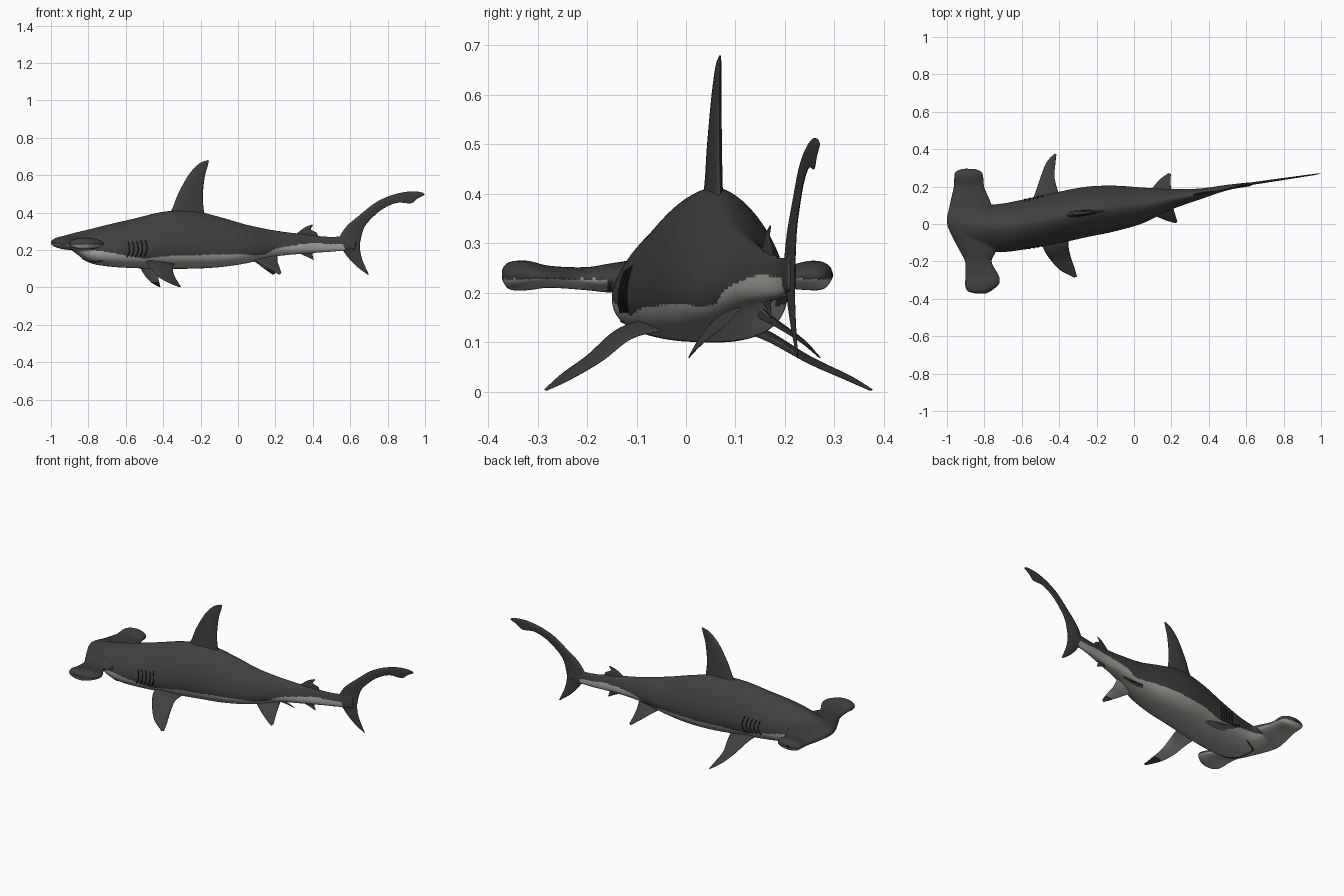
import bpy, bmesh, math
from mathutils import Vector

cube = bpy.data.objects.get("Cube")
if cube:
    bpy.data.objects.remove(cube)


def material(name, r, g, b):
    m = bpy.data.materials.new(name)
    m.use_nodes = True
    m.diffuse_color = (r, g, b, 1)
    bsdf = m.node_tree.nodes["Principled BSDF"]
    bsdf.inputs["Base Color"].default_value = (r, g, b, 1)
    bsdf.inputs["Roughness"].default_value = 0.7
    return m


DARK = material("dark grey skin", 0.05, 0.05, 0.05)
LIGHT = material("pale underside", 0.4, 0.385, 0.36)
BLACK = material("black", 0.008, 0.008, 0.008)


def spline(rows, t):
    """Smooth interpolation of rows keyed by their first value."""
    t = min(max(t, rows[0][0]), rows[-1][0])
    i = 0
    while i < len(rows) - 2 and t > rows[i + 1][0]:
        i += 1
    a, b = rows[i], rows[i + 1]
    p, n = rows[max(i - 1, 0)], rows[min(i + 2, len(rows) - 1)]
    h = b[0] - a[0]
    s = (t - a[0]) / h
    out = []
    for k in range(1, len(a)):
        ma = (b[k] - p[k]) / (b[0] - p[0]) * h
        mb = (n[k] - a[k]) / (n[0] - a[0]) * h
        out.append((2*s**3 - 3*s*s + 1) * a[k] + (s**3 - 2*s*s + s) * ma
                   + (3*s*s - 2*s**3) * b[k] + (s**3 - s*s) * mb)
    return out


def loft(bm, rings):
    rows = [[bm.verts.new(p) for p in ring] for ring in rings]
    n = len(rows[0])
    for a, b in zip(rows, rows[1:]):
        for i in range(n):
            bm.faces.new((a[i], a[(i + 1) % n], b[(i + 1) % n], b[i]))
    bm.faces.new(rows[0])
    bm.faces.new(rows[-1])


def finish(name, bm, mats):
    bmesh.ops.recalc_face_normals(bm, faces=bm.faces)
    mesh = bpy.data.meshes.new(name)
    bm.to_mesh(mesh)
    bm.free()
    for m in mats:
        mesh.materials.append(m)
    mesh.shade_smooth()
    ob = bpy.data.objects.new(name, mesh)
    bpy.context.collection.objects.link(ob)
    return ob


# Trunk stations: x, centre y, half width, bottom z, top z
TRUNK = [(-.975, .0, .05, .235, .262), (-.9, -.01, .09, .205, .285),
         (-.8, -.02, .12, .135, .31), (-.7, -.02, .13, .113, .335),
         (-.55, .005, .135, .103, .37), (-.4, .035, .138, .1, .405),
         (-.25, .065, .135, .1, .412), (-.1, .083, .122, .108, .378),
         (.05, .1, .095, .13, .335), (.2, .132, .055, .165, .305),
         (.35, .16, .03, .18, .287), (.5, .195, .015, .19, .274),
         (.63, .214, .01, .2, .29)]
# Hammer stations: y, front x, back x, bottom z, top z
HAMMER = [(-.372, -.85, -.79, .225, .25), (-.36, -.89, -.765, .207, .262),
          (-.32, -.905, -.72, .205, .265), (-.28, -.902, -.72, .21, .255),
          (-.2, -.905, -.76, .205, .252), (-.15, -.93, -.74, .2, .26),
          (0, -1, -.75, .2, .28), (.1, -.987, -.76, .2, .265),
          (.2, -.965, -.8, .208, .255), (.25, -.962, -.805, .205, .265),
          (.28, -.955, -.815, .207, .262), (.295, -.92, -.85, .225, .25)]
# Height of the colour border along the body
BORDER = [(-1, .235), (-.85, .212), (-.6, .172), (-.5, .155), (-.35, .17),
          (.0, .176), (.14, .176), (.2, .205), (.3, .225), (.4, .235), (.56, .228)]


def power(v, e):
    return math.copysign(abs(v) ** e, v)


def trunk_point(x, ang):
    """Rounded-triangle section: ridge above, flat belly below."""
    cy, w, lo, hi = spline(TRUNK, x)
    mid = lo + 0.35 * (hi - lo)
    c, s = math.cos(ang), math.sin(ang)
    n = 1.6 if s > 0 else 2.4
    return Vector((x, cy + w * power(c, 2 / n),
                   mid + (hi - mid if s > 0 else mid - lo) * power(s, 2 / n)))


def hammer_ring(y, count=40):
    f, b, lo, hi = spline(HAMMER, y)
    ring = []
    for i in range(count):
        a = math.tau * i / count
        ring.append(((f + b) / 2 + (b - f) / 2 * math.cos(a), y,
                     (lo + hi) / 2 + (hi - lo) / 2 * math.sin(a)))
    return ring


# Body and head fused into one smooth skin
bm = bmesh.new()
SEG, LEN = 56, 110
x0, x1 = TRUNK[0][0], TRUNK[-1][0]
loft(bm, [[trunk_point(x0 + (x1 - x0) * j / LEN, math.tau * i / SEG)
           for i in range(SEG)] for j in range(LEN + 1)])
y0, y1 = HAMMER[0][0], HAMMER[-1][0]
loft(bm, [hammer_ring(y0 + (y1 - y0) * j / 60) for j in range(61)])
body = finish("body_and_head", bm, [])
remesh = body.modifiers.new("fuse", 'REMESH')
remesh.mode = 'VOXEL'
remesh.voxel_size = 0.006
relax = body.modifiers.new("relax", 'SMOOTH')
relax.iterations = 6
fused = bpy.data.meshes.new_from_object(
    body.evaluated_get(bpy.context.evaluated_depsgraph_get()))
body.modifiers.clear()
body.data = fused
fused.materials.clear()
for m in (DARK, LIGHT):
    fused.materials.append(m)
for p in fused.polygons:
    c = p.center
    border = spline(BORDER, c.x)[0]
    if abs(c.y + 0.02) > 0.14 and c.x < -0.7:
        border = 0.228
    p.material_index = int(c.z < border and c.x < 0.57)
fused.shade_smooth()


def fin(name, sections, normal, pale=False, steps=40, half=10):
    """Sections: leading point, trailing point, thickness, root to tip."""
    rows = [(i, *l, *t, th) for i, (l, t, th) in enumerate(sections)]
    normal = Vector(normal).normalized()
    rings = []
    for j in range(steps + 1):
        v = spline(rows, (len(rows) - 1) * j / steps)
        lead, trail, th = Vector(v[:3]), Vector(v[3:6]), v[6]
        ring = []
        for i in range(2 * half):
            a = math.pi * i / half
            s = (1 - math.cos(a)) / 2
            bulge = math.sin(a) * (1.25 - 0.75 * s) * th / 2
            ring.append(lead.lerp(trail, s) + normal * bulge)
        rings.append(ring)
    bm = bmesh.new()
    loft(bm, rings)
    ob = finish(name, bm, [DARK, LIGHT])
    if pale:
        tip = sections[-2][0][2]
        for p in ob.data.polygons:
            p.material_index = int(p.normal.z < -0.25 and p.center.z > tip)
    return ob


def upright(name, outline, y_of):
    """Vertical fin from (lead x, lead z, trail x, trail z, thickness)."""
    fin(name, [((a, y_of(a), b), (c, y_of(c), d), th) for a, b, c, d, th in outline],
        (0, 1, 0), steps=60)


upright("dorsal_fin", [(-.385, .37, -.17, .37, .045), (-.35, .425, -.182, .41, .036),
                       (-.32, .5, -.188, .49, .03), (-.265, .6, -.178, .59, .02),
                       (-.21, .66, -.162, .65, .012), (-.165, .68, -.155, .678, .004)],
        lambda x: .085 + .1 * x)
upright("second_dorsal_fin", [(.29, .27, .43, .27, .014), (.325, .297, .42, .293, .01),
                              (.36, .322, .39, .31, .007), (.395, .336, .402, .334, .003)],
        lambda x: .095 + .19 * x)
upright("anal_fin", [(.31, .2, .42, .205, .014), (.335, .18, .4, .182, .01),
                     (.37, .163, .4, .165, .007), (.4, .148, .406, .15, .003)],
        lambda x: .095 + .19 * x)
upright("tail_fin", [(.69, .07, .7, .067, .003), (.626, .12, .666, .145, .008),
                     (.57, .185, .653, .2, .013), (.54, .25, .655, .25, .018),
                     (.575, .32, .675, .32, .016), (.652, .388, .715, .37, .014),
                     (.733, .452, .775, .42, .013), (.813, .49, .85, .452, .011),
                     (.893, .51, .925, .45, .009), (.96, .512, .96, .475, .007),
                     (.992, .505, .998, .495, .003)],
        lambda x: .197 + .146 * (x - .5))

# Paired fins, swept differently because the body is bending
fin("right_pectoral_fin", [((-.5, -.07, .145), (-.34, -.05, .125), .03),
                           ((-.48, -.14, .12), (-.35, -.11, .108), .022),
                           ((-.44, -.2, .07), (-.34, -.17, .062), .016),
                           ((-.39, -.25, .035), (-.318, -.235, .024), .011),
                           ((-.32, -.286, .004), (-.305, -.28, .003), .004)],
    (0, -.56, .82), True)
fin("left_pectoral_fin", [((-.56, .09, .145), (-.39, .12, .125), .03),
                          ((-.53, .16, .115), (-.408, .18, .105), .022),
                          ((-.5, .25, .066), (-.425, .25, .06), .016),
                          ((-.467, .33, .03), (-.42, .325, .024), .011),
                          ((-.425, .377, .004), (-.415, .37, .003), .004)],
    (0, .56, .82), True)
fin("right_pelvic_fin", [((.06, .075, .155), (.21, .11, .17), .02),
                         ((.11, .045, .13), (.212, .08, .135), .014),
                         ((.17, .02, .095), (.222, .045, .108), .009),
                         ((.22, .005, .068), (.232, .012, .078), .003)],
    (0, -.7, .7), True)
fin("left_pelvic_fin", [((.06, .145, .155), (.21, .15, .17), .02),
                        ((.1, .195, .13), (.198, .195, .13), .014),
                        ((.14, .24, .1), (.195, .235, .1), .009),
                        ((.185, .272, .068), (.198, .265, .073), .003)],
    (0, .7, .7), True)


def line(name, points, radius):
    cu = bpy.data.curves.new(name, 'CURVE')
    cu.dimensions = '3D'
    cu.bevel_depth = radius
    cu.bevel_resolution = 1
    sp = cu.splines.new('POLY')
    sp.points.add(len(points) - 1)
    for q, p in zip(sp.points, points):
        q.co = (*p, 1)
    cu.materials.append(BLACK)
    bpy.context.collection.objects.link(bpy.data.objects.new(name, cu))


# Gill slits on both flanks
for side in ("left", "right"):
    for g in range(5):
        pts = []
        for k in range(9):
            a = math.radians(-18 + 5 * k)
            x = -.595 + .023 * g + .012 * math.sin(k / 8 * math.pi) + .001 * k
            pts.append(trunk_point(x, a if side == "left" else math.pi - a))
        line(f"{side}_gill_slit_{g + 1}", pts, .0028)

# Curved mouth under the head
line("mouth", [trunk_point(-.72 - .11 * math.sin(math.pi * k / 24),
                           math.radians(-35 - 110 * k / 24)) for k in range(25)], .003)

# Eyes at the ends of the hammer
for name, x, y in (("right_eye", -.83, -.36), ("left_eye", -.895, .285)):
    for part, mat, r, thin in (("", BLACK, .015, .8), ("_rim", LIGHT, .019, .5)):
        bm = bmesh.new()
        bmesh.ops.create_uvsphere(bm, u_segments=24, v_segments=16, radius=r)
        ob = finish(name + part, bm, [mat])
        ob.location = (x, y, .236)
        ob.scale = (1, thin, 1)
